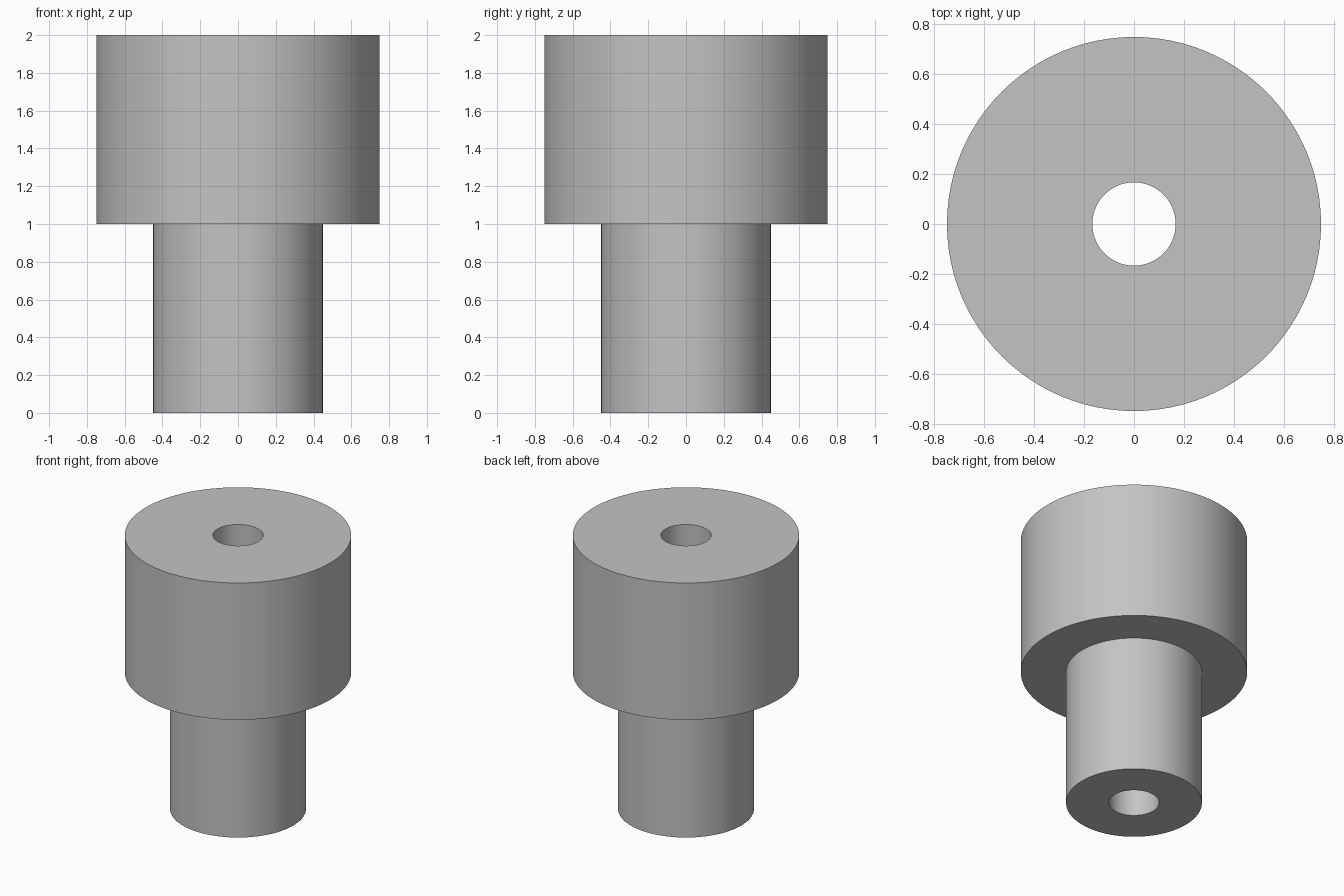
import bpy
import bmesh
import math
from mathutils import Matrix

if "Cube" in bpy.data.objects:
    bpy.data.objects.remove(bpy.data.objects["Cube"], do_unlink=True)

SEGMENTS = 96
HOLE, STEM, HEAD = 0.167, 0.45, 0.75   # radii
SHOULDER, TOP = 1.0, 2.0               # heights

# Plain grey material
grey = bpy.data.materials.new("plain_grey")
grey.use_nodes = True
colour = (0.55, 0.55, 0.55, 1)
grey.diffuse_color = colour
grey.node_tree.nodes["Principled BSDF"].inputs["Base Color"].default_value = colour


def turned_part(name, profile):
    """Revolve a closed (radius, height) profile about the z axis."""
    bm = bmesh.new()
    verts = [bm.verts.new((r, 0, z)) for r, z in profile]
    edges = [bm.edges.new((v, verts[(i + 1) % len(verts)])) for i, v in enumerate(verts)]
    bmesh.ops.spin(bm, geom=verts + edges, cent=(0, 0, 0), axis=(0, 0, 1),
                   angle=math.tau, steps=SEGMENTS, use_merge=True)
    bmesh.ops.remove_doubles(bm, verts=bm.verts, dist=0.0001)
    bmesh.ops.recalc_face_normals(bm, faces=bm.faces)
    mesh = bpy.data.meshes.new(name)
    bm.to_mesh(mesh)
    bm.free()
    mesh.materials.append(grey)
    obj = bpy.data.objects.new(name, mesh)
    bpy.context.collection.objects.link(obj)
    bpy.ops.object.select_all(action="DESELECT")
    obj.select_set(True)
    bpy.context.view_layer.objects.active = obj
    bpy.ops.object.shade_smooth_by_angle(angle=math.radians(30))
    return obj


# Stepped bushing: narrow stem, wide head and a bore right through
turned_part("stepped_bushing", [
    (HOLE, 0), (STEM, 0), (STEM, SHOULDER),
    (HEAD, SHOULDER), (HEAD, TOP), (HOLE, TOP),
])
